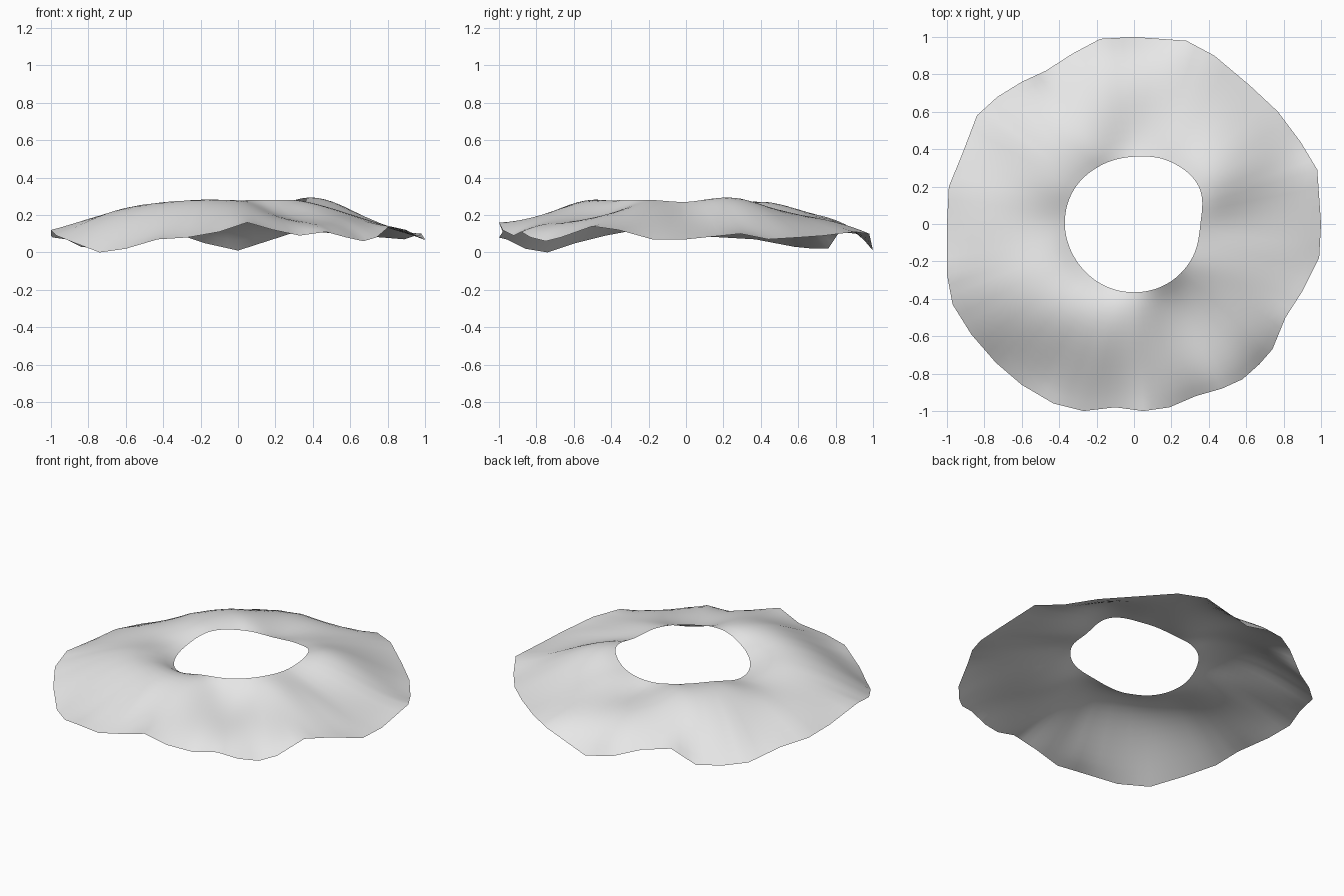
import bpy
import math

cube = bpy.data.objects.get("Cube")
if cube:
    bpy.data.objects.remove(cube, do_unlink=True)

RINGS = 14           # bands between the hole and the outer rim
SPOKE_SPLIT = 3      # spokes per rim segment
STATIONS = (0, .3, .65, 1)

# Outer rim corners, counter-clockwise from the left side
RIM = [
    (1, 0, .07), (.98, .29, .1), (.89, .44, .07), (.77, .6, .08), (.62, .74, .09),
    (.43, .9, .11), (.28, .98, .1), (0, 1, .01), (-.18, .99, .05), (-.33, .91, .1),
    (-.47, .82, .11), (-.6, .76, .02), (-.73, .68, .02), (-.84, .58, .03),
    (-.92, .37, .07), (-.99, .2, .08), (-1, 0, .09), (-1, -.27, .12),
    (-.97, -.43, .09), (-.87, -.59, .05), (-.74, -.74, 0), (-.6, -.86, .02),
    (-.43, -.96, .07), (-.27, -1, .08), (-.1, -.98, .11), (.05, -1, .16),
    (.19, -.98, .12), (.33, -.92, .09), (.47, -.88, .11), (.58, -.83, .08),
    (.67, -.75, .06), (.74, -.67, .08), (.81, -.5, .14), (.9, -.36, .12), (.99, -.18, .07),
]
# Values every thirty degrees: hole radius, then heights of three rings
HOLE_RADIUS = (.355, .4, .385, .36, .36, .37, .37, .365, .365, .365, .365, .36)
HOLE_HEIGHT = (.27, .29, .25, .23, .245, .25, .21, .2, .225, .275, .28, .28)
CREST_HEIGHT = (.21, .27, .23, .2, .265, .255, .215, .255, .275, .265, .19, .24)
SLOPE_HEIGHT = (.14, .17, .17, .175, .2, .17, .18, .19, .17, .2, .16, .18)


def around(values, angle):
    """Smooth periodic curve through evenly spaced values."""
    n = len(values)
    u = angle / math.tau % 1 * n
    i, f = int(u), u % 1
    a, b, c, d = (values[(i + k) % n] for k in (-1, 0, 1, 2))
    return b + f / 2 * (c - a + f * (2*a - 5*b + 4*c - d + f * (3*b - a - 3*c + d)))


def across(heights, t):
    """Smooth radial profile through the station heights."""
    total = 0
    for i, h in enumerate(heights):
        for j, s in enumerate(STATIONS):
            if i != j:
                h *= (t - s) / (STATIONS[i] - s)
        total += h
    return total


# Spokes run from the round hole to the faceted rim
spokes = []
for i, start in enumerate(RIM):
    end = RIM[(i + 1) % len(RIM)]
    for k in range(SPOKE_SPLIT):
        f = k / SPOKE_SPLIT
        spokes.append([a + (b - a) * f for a, b in zip(start, end)])

verts = []
for x, y, z in spokes:
    angle = math.atan2(y, x)
    outer = math.hypot(x, y)
    inner = around(HOLE_RADIUS, angle)
    heights = [around(v, angle) for v in (HOLE_HEIGHT, CREST_HEIGHT, SLOPE_HEIGHT)] + [z]
    for j in range(RINGS + 1):
        t = j / RINGS
        r = inner + (outer - inner) * t
        verts.append((r * math.cos(angle), r * math.sin(angle), across(heights, t)))

faces = []
row = RINGS + 1
for i in range(len(spokes)):
    a, b = i * row, (i + 1) % len(spokes) * row
    for j in range(RINGS):
        faces.append((a + j, a + j + 1, b + j + 1, b + j))

mesh = bpy.data.meshes.new("wavy_ring")
mesh.from_pydata(verts, [], faces)
mesh.update()
ring = bpy.data.objects.new("wavy_ring", mesh)
bpy.context.collection.objects.link(ring)

# Single pale grey
grey = bpy.data.materials.new("pale_grey")
grey.use_nodes = True
color = (.8, .8, .8, 1)
grey.diffuse_color = color
grey.node_tree.nodes["Principled BSDF"].inputs["Base Color"].default_value = color
mesh.materials.append(grey)
mesh.polygons.foreach_set("use_smooth", [True] * len(mesh.polygons))
